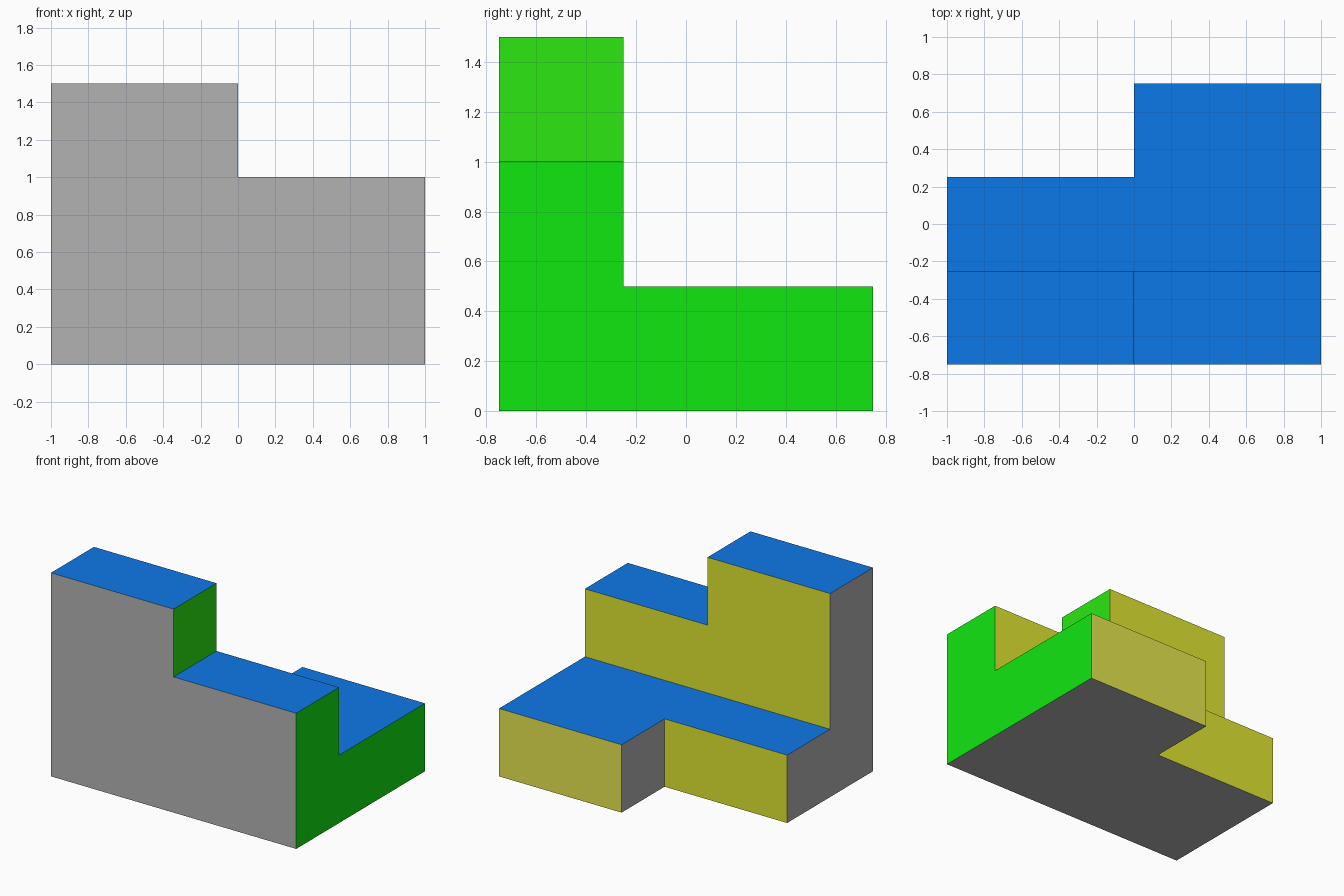
import bpy
import bmesh
from mathutils import Vector

if "Cube" in bpy.data.objects:
    bpy.data.objects.remove(bpy.data.objects["Cube"])


def add_object(name, bm):
    bmesh.ops.recalc_face_normals(bm, faces=bm.faces[:])
    mesh = bpy.data.meshes.new(name)
    bm.to_mesh(mesh)
    bm.free()
    obj = bpy.data.objects.new(name, mesh)
    bpy.context.collection.objects.link(obj)
    return obj


def box_cutter(name, low, high):
    low, high = Vector(low), Vector(high)
    bm = bmesh.new()
    bmesh.ops.create_cube(bm, size=1)
    for v in bm.verts:
        v.co = (low + high) / 2 + v.co * (high - low)
    obj = add_object(name, bm)
    obj.hide_render = True
    return obj


# Stepped block: L-shaped side profile (y, z) extruded along x
profile = [(-0.75, 0), (0.75, 0), (0.75, 0.5), (-0.25, 0.5), (-0.25, 1.5), (-0.75, 1.5)]
bm = bmesh.new()
face = bm.faces.new([bm.verts.new((-1, y, z)) for y, z in profile])
side = bmesh.ops.extrude_face_region(bm, geom=[face])["geom"]
bmesh.ops.translate(bm, vec=(2, 0, 0),
                    verts=[g for g in side if isinstance(g, bmesh.types.BMVert)])
block = add_object("stepped_block", bm)

# Notches: lower the wall on the right, cut the back left corner of the base
cutters = [box_cutter("wall_notch", (0, -1, 1), (1.2, 0, 1.8)),
           box_cutter("corner_notch", (-1.2, 0.25, -0.2), (0, 1, 0.8))]
bpy.context.view_layer.objects.active = block
for cutter in cutters:
    mod = block.modifiers.new(cutter.name, "BOOLEAN")
    mod.operation = "DIFFERENCE"
    mod.solver = "EXACT"
    mod.object = cutter
    bpy.ops.object.modifier_apply(modifier=mod.name)
    bpy.data.objects.remove(cutter)

# Face colours by direction; other faces stay grey
colours = {
    "grey": (0.45, 0.45, 0.45, 1),
    "blue": (0.004, 0.19, 0.8, 1),
    "green": (0.005, 0.8, 0.005, 1),
    "light_green": (0.025, 0.8, 0.006, 1),
    "yellow": (0.75, 0.8, 0.03, 1),
    "pale_yellow": (0.8, 0.8, 0.08, 1),
}
block.data.materials.clear()
for name, colour in colours.items():
    mat = bpy.data.materials.new(name)
    mat.diffuse_color = colour
    mat.use_nodes = True
    mat.node_tree.nodes["Principled BSDF"].inputs["Base Color"].default_value = mat.diffuse_color
    block.data.materials.append(mat)

names = list(colours)
for poly in block.data.polygons:
    n, c = poly.normal, poly.center
    name = "grey"
    if n.z > 0.5:
        name = "blue"
    elif n.x > 0.5:
        name = "green" if c.x > 0.5 else "light_green"
    elif n.y > 0.5:
        name = "pale_yellow" if c.y > 0.5 else "yellow"
    poly.material_index = names.index(name)
